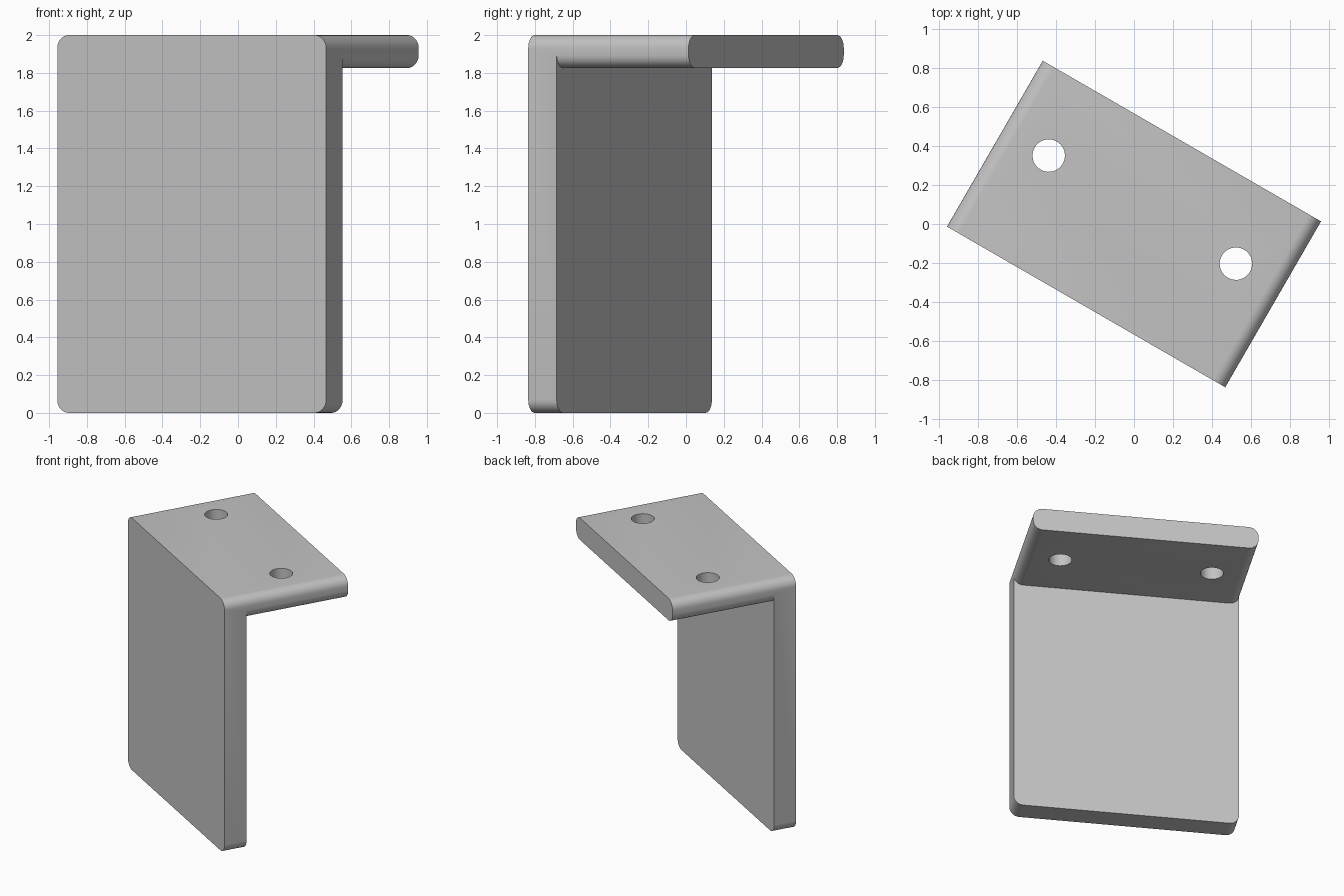
import bpy, bmesh
from math import radians, cos, sin, pi

if "Cube" in bpy.data.objects:
    bpy.data.objects.remove(bpy.data.objects["Cube"])

HALF_W, HALF_D, THICK, HEIGHT = 0.822, 0.49, 0.174, 2.0
RADIUS, TURN = 0.07, radians(-30)

grey = bpy.data.materials.new("light grey")
grey.use_nodes = True
colour = (0.55, 0.55, 0.55, 1)
grey.diffuse_color = colour
grey.node_tree.nodes["Principled BSDF"].inputs["Base Color"].default_value = colour


def rounded_plate(name, z0, z1, y0, y1, steps=8):
    """Rounded rectangle in the x-z plane, extruded from y0 to y1."""
    bm = bmesh.new()
    corners = [(1, z1 - RADIUS), (-1, z1 - RADIUS), (-1, z0 + RADIUS), (1, z0 + RADIUS)]
    verts = []
    for q, (side, cz) in enumerate(corners):
        for i in range(steps + 1):
            a = (q + i / steps) * pi / 2
            verts.append(bm.verts.new((side * (HALF_W - RADIUS) + RADIUS * cos(a), y0,
                                       cz + RADIUS * sin(a))))
    face = bm.faces.new(verts)
    new = bmesh.ops.extrude_face_region(bm, geom=[face])["geom"]
    bmesh.ops.translate(bm, vec=(0, y1 - y0, 0),
                        verts=[v for v in new if isinstance(v, bmesh.types.BMVert)])
    bmesh.ops.recalc_face_normals(bm, faces=bm.faces)
    mesh = bpy.data.meshes.new(name)
    bm.to_mesh(mesh)
    bm.free()
    mesh.materials.append(grey)
    obj = bpy.data.objects.new(name, mesh)
    bpy.context.collection.objects.link(obj)
    return obj


def combine(target, other, operation):
    """Apply a boolean and discard the helper."""
    mod = target.modifiers.new("join", 'BOOLEAN')
    mod.operation, mod.object, mod.solver = operation, other, 'EXACT'
    bpy.context.view_layer.objects.active = target
    bpy.ops.object.modifier_apply(modifier=mod.name)
    bpy.data.objects.remove(other)


# Upright panel and the shelf across its top, joined into one bracket
bracket = rounded_plate("angle_bracket", 0, HEIGHT, -HALF_D, -HALF_D + THICK)
shelf = rounded_plate("shelf", HEIGHT - THICK, HEIGHT, -HALF_D, HALF_D)
combine(bracket, shelf, 'UNION')

# Two screw holes through the shelf
for side in (-1, 1):
    bpy.ops.mesh.primitive_cylinder_add(vertices=40, radius=0.083, depth=0.5,
                                        location=(side * 0.553, 0.085, HEIGHT - THICK / 2))
    cutter = bpy.context.object
    cutter.hide_render = True
    cutter.data.materials.append(grey)
    combine(bracket, cutter, 'DIFFERENCE')

# Merge flat regions, smooth the rounded edges, and turn the bracket
bm = bmesh.new()
bm.from_mesh(bracket.data)
bmesh.ops.remove_doubles(bm, verts=bm.verts, dist=0.0001)
bmesh.ops.dissolve_limit(bm, angle_limit=radians(1), verts=bm.verts, edges=bm.edges)
bm.to_mesh(bracket.data)
bm.free()
bpy.ops.object.select_all(action='DESELECT')
bracket.select_set(True)
bpy.context.view_layer.objects.active = bracket
bpy.ops.object.shade_smooth_by_angle(angle=radians(30))
bracket.rotation_euler.z = TURN
